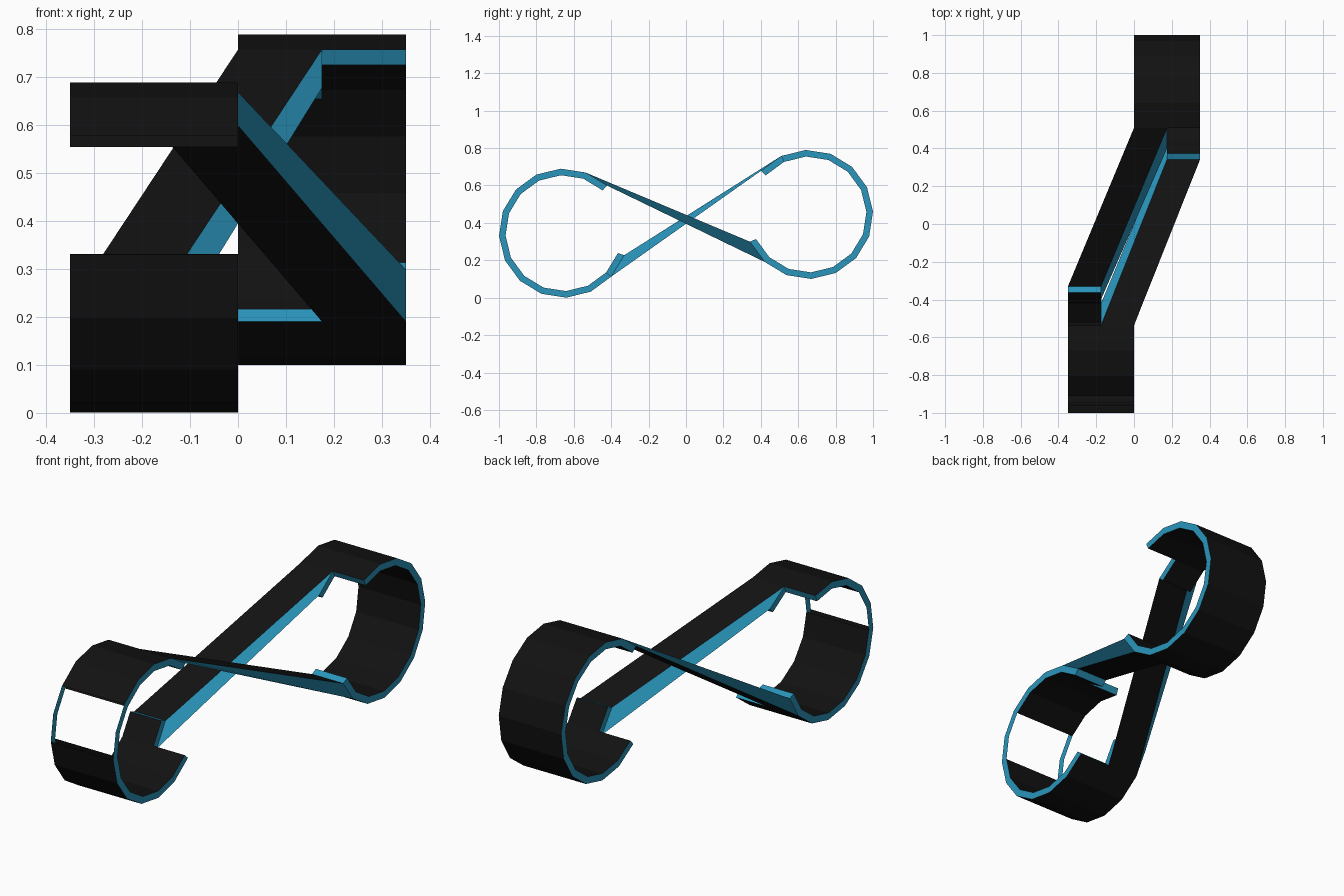
import bpy, bmesh, math
from mathutils import Vector

if "Cube" in bpy.data.objects:
    bpy.data.objects.remove(bpy.data.objects["Cube"])

R_OUT, R_IN, STEP, W = 0.345, 0.31, 22.5, 0.35
LEFT, RIGHT = (-0.655, 0.345), (0.655, 0.445)   # loop centres in y, z


def material(name, color):
    m = bpy.data.materials.new(name)
    m.diffuse_color = color
    m.use_nodes = True
    m.node_tree.nodes["Principled BSDF"].inputs["Base Color"].default_value = m.diffuse_color
    return m


BLACK = material("black_band", (0.006, 0.006, 0.006, 1))
BLUE = material("blue_edge", (0.023, 0.30, 0.50, 1))


def pt(centre, angle, radius, x):
    a = math.radians(angle)
    return Vector((x, centre[0] + radius * math.cos(a), centre[1] + radius * math.sin(a)))


def quad(bm, pts, outward, mat):
    """Add a four-sided face whose normal follows the outward direction."""
    f = bm.faces.new([bm.verts.new(p) for p in pts])
    f.normal_update()
    if f.normal.dot(outward) < 0:
        f.normal_flip()
    f.material_index = mat


def finish(bm, name):
    bmesh.ops.remove_doubles(bm, verts=bm.verts, dist=1e-5)
    me = bpy.data.meshes.new(name)
    bm.to_mesh(me)
    bm.free()
    me.materials.append(BLACK)
    me.materials.append(BLUE)
    ob = bpy.data.objects.new(name, me)
    bpy.context.collection.objects.link(ob)


def segment(bm, c, a, x0, x1, outer=True, inner=True):
    """One facet of a loop: outer face, inner face and two side rims."""
    b = a - STEP
    mid = math.radians(a - STEP / 2)
    n = Vector((0, math.cos(mid), math.sin(mid)))
    for r, on, d in ((R_OUT, outer, n), (R_IN, inner, -n)):
        if on:
            quad(bm, [pt(c, a, r, x0), pt(c, a, r, x1), pt(c, b, r, x1), pt(c, b, r, x0)], d, 0)
    for x, s in ((x0, -1), (x1, 1)):
        quad(bm, [pt(c, a, R_IN, x), pt(c, a, R_OUT, x), pt(c, b, R_OUT, x), pt(c, b, R_IN, x)],
             Vector((s, 0, 0)), 1)


def cap(bm, c, a, x0, x1, sign):
    """Blue end face across the band thickness."""
    t = math.radians(a)
    quad(bm, [pt(c, a, R_IN, x0), pt(c, a, R_OUT, x0), pt(c, a, R_OUT, x1), pt(c, a, R_IN, x1)],
         Vector((0, -math.sin(t), math.cos(t))) * sign, 1)


def loop(name, c, start, x0, first, last, open_segments=()):
    """13 facets; the first and last are half width, where the straps attach."""
    bm = bmesh.new()
    x1, xm = x0 + W, x0 + W / 2
    halves = ((x0, xm), (xm, x1))
    for i in range(1, 12):
        solid = i not in open_segments
        segment(bm, c, start - i * STEP, x0, x1, solid, solid)
    segment(bm, c, start, *halves[first], outer=False)
    segment(bm, c, start - 12 * STEP, *halves[last], outer=False)
    cap(bm, c, start, *halves[first], 1)
    cap(bm, c, start - STEP, *halves[1 - first], 1)
    cap(bm, c, start - 13 * STEP, *halves[last], -1)
    cap(bm, c, start - 12 * STEP, *halves[1 - last], -1)
    finish(bm, name)


def strap(name, left, right, x):
    """Slanted slab between loop facets; angles are given (top, bottom)."""
    bm = bmesh.new()
    h = W / 2
    lt, lb = [[pt(LEFT, a, R_OUT, x + k * h) for k in (0, 1)] for a in left]
    rt, rb = [[pt(RIGHT, a, R_OUT, x + W + k * h) for k in (0, 1)] for a in right]
    quad(bm, [lt[0], lt[1], rt[1], rt[0]], Vector((0, 0, 1)), 0)
    quad(bm, [lb[0], lb[1], rb[1], rb[0]], Vector((0, 0, -1)), 0)
    for k, s in ((0, -1), (1, 1)):
        quad(bm, [lt[k], rt[k], rb[k], lb[k]], Vector((s, 0, 0)), 1)
    finish(bm, name)


# Two loops; the front one has an open window of two facets
loop("front_loop", LEFT, -20, -W, 0, 1, open_segments=(7, 8))
loop("back_loop", RIGHT, 137.5, 0, 0, 1)

# Crossing straps side by side
strap("rising_strap", (-20, -42.5), (115, 137.5), -W)
strap("falling_strap", (70, 47.5), (205, 227.5), -W / 2)
